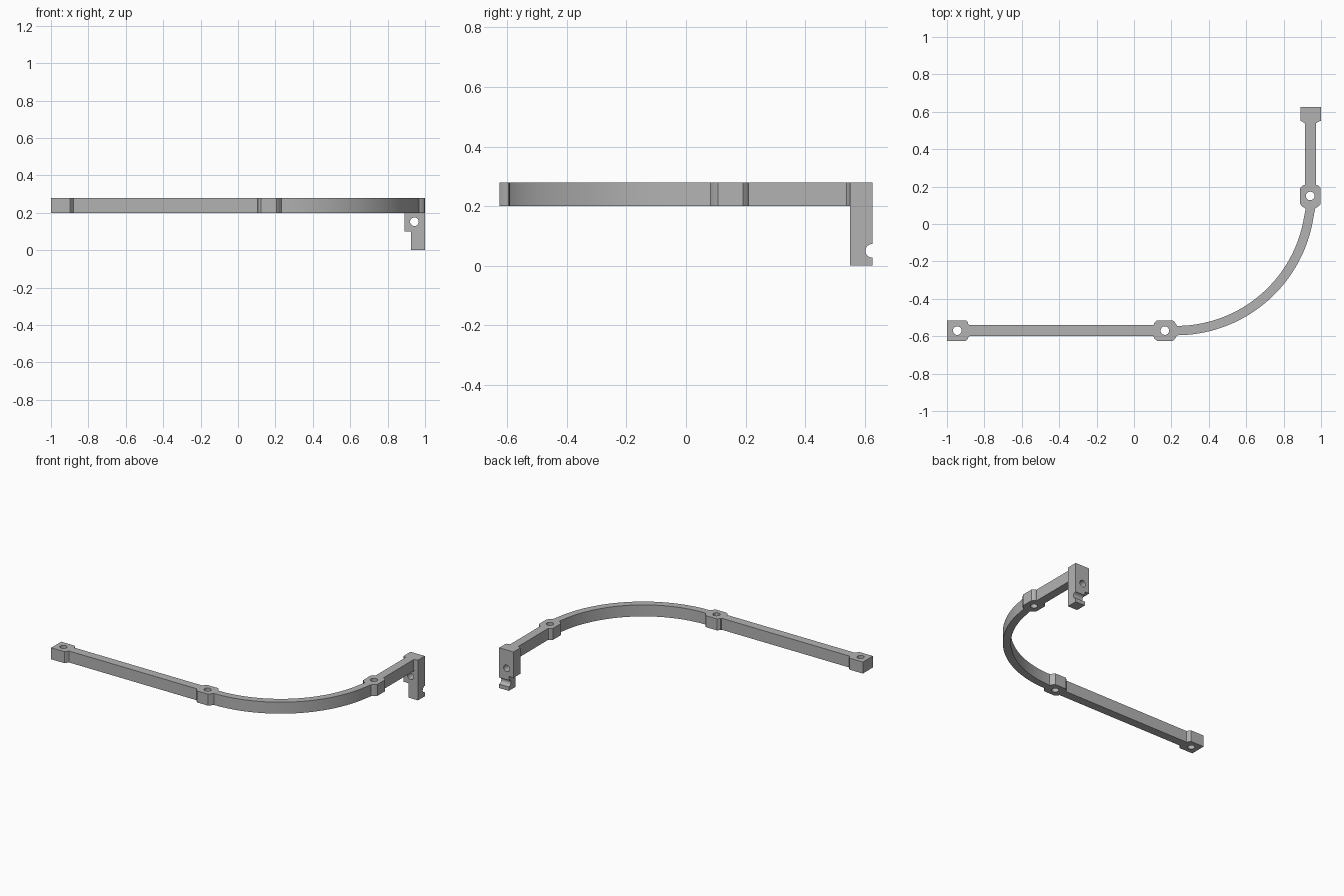
import bpy, bmesh, math
from mathutils import Vector, Matrix

cube = bpy.data.objects.get("Cube")
if cube:
    bpy.data.objects.remove(cube, do_unlink=True)

grey = bpy.data.materials.new("plain grey")
grey.use_nodes = True
grey.diffuse_color = (0.45, 0.45, 0.45, 1)
grey.node_tree.nodes["Principled BSDF"].inputs["Base Color"].default_value = grey.diffuse_color


def prism(name, outline, direction):
    """Extrude a closed 3D outline along a direction."""
    bm = bmesh.new()
    face = bm.faces.new([bm.verts.new(p) for p in outline])
    moved = bmesh.ops.extrude_face_region(bm, geom=[face])["geom"]
    bmesh.ops.translate(bm, vec=direction,
                        verts=[v for v in moved if isinstance(v, bmesh.types.BMVert)])
    bmesh.ops.recalc_face_normals(bm, faces=bm.faces)
    mesh = bpy.data.meshes.new(name)
    bm.to_mesh(mesh)
    bm.free()
    obj = bpy.data.objects.new(name, mesh)
    bpy.context.collection.objects.link(obj)
    mesh.materials.append(grey)
    return obj


def drill(obj, centre, axis, radius=0.023):
    """Cut a round hole through an object."""
    turn = Vector((0, 0, 1)).rotation_difference(Vector(axis)).to_matrix().to_4x4()
    bm = bmesh.new()
    bmesh.ops.create_cone(bm, cap_ends=True, segments=32, radius1=radius, radius2=radius,
                          depth=0.4, matrix=Matrix.Translation(centre) @ turn)
    mesh = bpy.data.meshes.new("drill")
    bm.to_mesh(mesh)
    bm.free()
    mesh.materials.append(grey)
    cutter = bpy.data.objects.new("drill", mesh)
    cutter.hide_render = True
    bpy.context.collection.objects.link(cutter)
    mod = obj.modifiers.new("hole", "BOOLEAN")
    mod.operation, mod.solver, mod.object = "DIFFERENCE", "EXACT", cutter
    bpy.context.view_layer.objects.active = obj
    bpy.ops.object.modifier_apply(modifier=mod.name)
    bpy.data.objects.remove(cutter, do_unlink=True)


def finish(obj):
    bpy.ops.object.select_all(action="DESELECT")
    obj.select_set(True)
    bpy.context.view_layer.objects.active = obj
    bpy.ops.object.shade_smooth_by_angle(angle=math.radians(25))


BOTTOM, TOP = 0.2, 0.28
RAIL, BEND, BOSS = 0.03, 0.025, 0.055     # half widths
FRONT_Y, SIDE_X = -0.57, 0.943            # centre lines
BEND_X, BEND_Y = 0.225, 0.148             # centre of the bend

# Stations along the rail: left edge point and right edge point
left, right = [], []


def station(x, y, normal, half):
    left.append((x + normal[0] * half, y + normal[1] * half, BOTTOM))
    right.append((x - normal[0] * half, y - normal[1] * half, BOTTOM))


# Front straight with end pad and first boss
for x, half in ((-1, BOSS), (-0.898, BOSS), (-0.889, 0.046), (-0.886, 0.036), (-0.88, RAIL),
                (0.105, RAIL), (0.107, 0.04), (0.123, BOSS), (0.207, BOSS),
                (0.218, 0.046), (0.224, 0.034), (0.232, BEND)):
    station(x, FRONT_Y, (0, 1), half)

# Quarter bend
STEPS = 48
for i in range(2, STEPS - 4):
    a = -math.pi / 2 + math.pi / 2 * i / STEPS
    c, s = math.cos(a), math.sin(a)
    station(BEND_X + (SIDE_X - BEND_X) * c, BEND_Y + (BEND_Y - FRONT_Y) * s, (-c, -s), BEND)

# Side straight with second boss, flaring into the leg
for y, half in ((0.082, BEND), (0.088, 0.034), (0.094, 0.044), (0.108, BOSS), (0.192, BOSS),
                (0.206, 0.042), (0.209, RAIL), (0.538, RAIL), (0.545, 0.04), (0.55, 0.05)):
    station(SIDE_X, y, (-1, 0), half)

rail = prism("curved_rail", left + right[::-1], (0, 0, TOP - BOTTOM))
for x, y in ((-0.945, FRONT_Y), (0.165, FRONT_Y), (0.942, 0.15)):
    drill(rail, (x, y, 0.24), (0, 0, 1))
finish(rail)

# Hanging leg with a step, a screw hole and a notch across the back
leg_outline = [(0.89, TOP), (1, TOP), (1, 0), (0.926, 0), (0.926, 0.1), (0.89, 0.1)]
leg = prism("mounting_leg", [(x, 0.55, z) for x, z in leg_outline], (0, 0.075, 0))
drill(leg, (0.943, 0.59, 0.152), (0, 1, 0))
drill(leg, (0.945, 0.625, 0.05), (1, 0, 0))
finish(leg)
